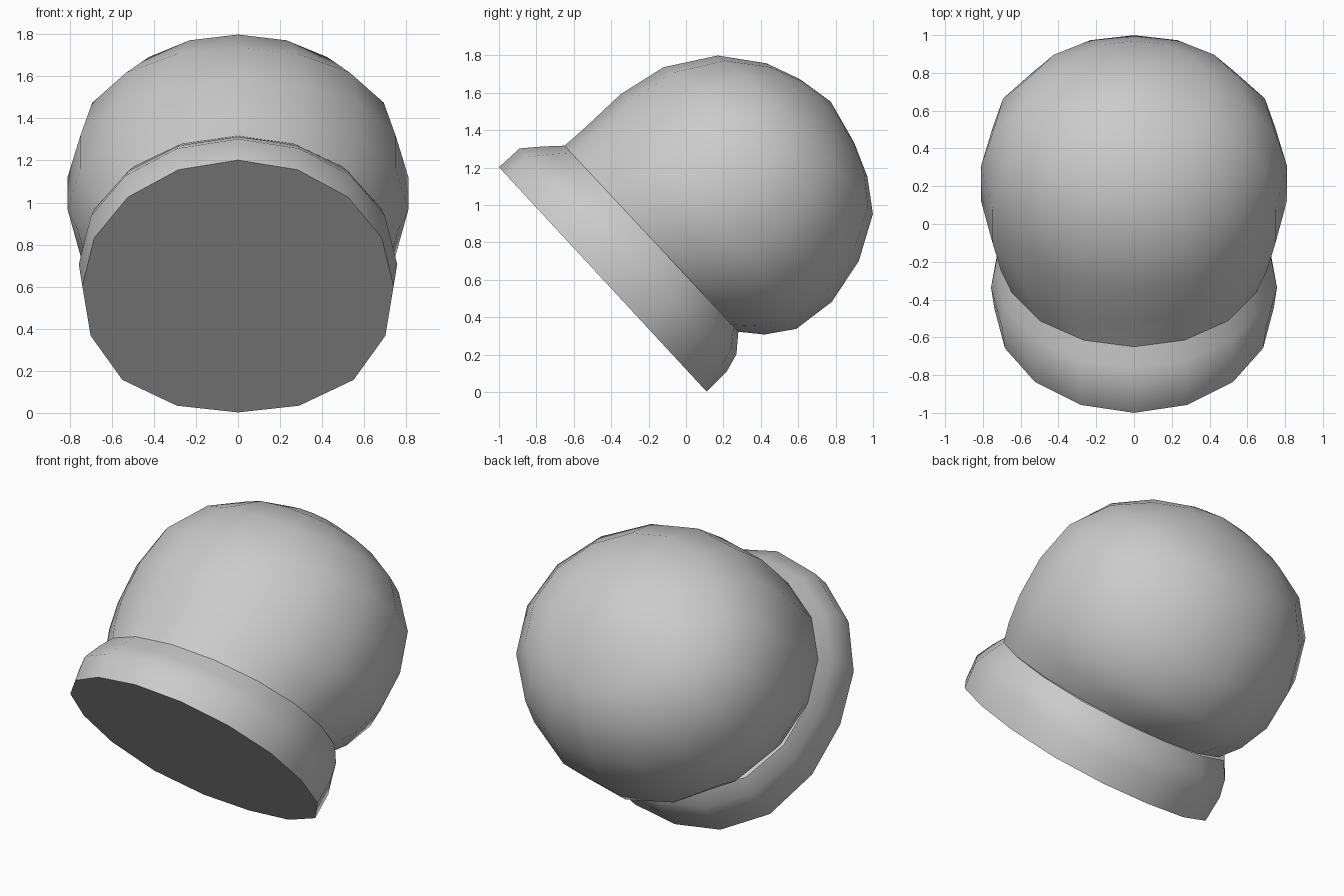
import bpy, bmesh
from math import sin, cos, pi, radians
from mathutils import Vector

if "Cube" in bpy.data.objects:
    bpy.data.objects.remove(bpy.data.objects["Cube"])

SIDES = 16
ORIGIN = Vector((0, -0.445, 0.602))      # centre of the flat opening
AXIS = Vector((0, 0.734, 0.679))         # tilted axis of the hat
UP = Vector((0, -0.679, 0.734))          # upward direction in the opening plane


def ring_points(s_top, t_top, s_bot, t_bot, rx, bulge, square):
    """Oval ring: top and bottom points in (along axis, up) plus half width."""
    pts = []
    for i in range(SIDES):
        a = 2 * pi * i / SIDES
        c, w = cos(a), sin(a)
        k = 1 + square * sin(2 * a) ** 2 if c < 0 else 1
        s = (s_top + s_bot) / 2 + (s_top - s_bot) / 2 * c + bulge * w * w
        t = (t_top + t_bot) / 2 + (t_top - t_bot) / 2 * c * k
        pts.append(ORIGIN + AXIS * s + UP * t + Vector((rx * w * k, 0, 0)))
    return pts


def loft(name, rings, square=0, cap_start=False, pole=None):
    bm = bmesh.new()
    loops = [[bm.verts.new(p) for p in ring_points(*r, square)] for r in rings]
    for a, b in zip(loops, loops[1:]):
        for i in range(SIDES):
            j = (i + 1) % SIDES
            bm.faces.new((a[i], a[j], b[j], b[i]))
    if cap_start:
        bm.faces.new(loops[0])
    if pole:
        tip = bm.verts.new(ORIGIN + AXIS * pole[0] + UP * pole[1])
        for i in range(SIDES):
            bm.faces.new((loops[-1][i], loops[-1][(i + 1) % SIDES], tip))
    bmesh.ops.recalc_face_normals(bm, faces=bm.faces)
    # outward check against the hat centre, needed for the open crown
    centre = ORIGIN + AXIS * 0.6
    if sum(f.normal.dot(f.calc_center_median() - centre) for f in bm.faces) < 0:
        bmesh.ops.reverse_faces(bm, faces=bm.faces)
    me = bpy.data.meshes.new(name)
    bm.to_mesh(me)
    bm.free()
    ob = bpy.data.objects.new(name, me)
    bpy.context.collection.objects.link(ob)
    bpy.ops.object.select_all(action='DESELECT')
    ob.select_set(True)
    bpy.context.view_layer.objects.active = ob
    bpy.ops.object.shade_smooth_by_angle(angle=radians(50))
    return ob


SEAM = (0.335, 0.664, 0.342, -0.698, 0.70, 0.0)

# Rolled band with the flat closed opening
loft("band", [
    (0.0, 0.817, 0.0, -0.817, 0.74, 0.0),
    (0.149, 0.816, 0.155, -0.811, 0.757, 0.0),
    (0.25, 0.737, 0.253, -0.779, 0.738, 0.0),
    SEAM,
], square=0.05, cap_start=True)

# Rounded crown, fuller at the sides
loft("crown", [
    SEAM,
    (0.41, 0.661, 0.435, -0.804, 0.762, 0.05),
    (0.508, 0.66, 0.58, -0.897, 0.81, 0.12),
    (0.742, 0.662, 0.818, -0.92, 0.81, 0.125),
    (1.009, 0.612, 1.073, -0.857, 0.75, 0.10),
    (1.264, 0.461, 1.298, -0.724, 0.60, 0.05),
    (1.427, 0.254, 1.412, -0.557, 0.41, 0.02),
    (1.501, 0.069, 1.483, -0.377, 0.21, 0.01),
], pole=(1.54, -0.13))
